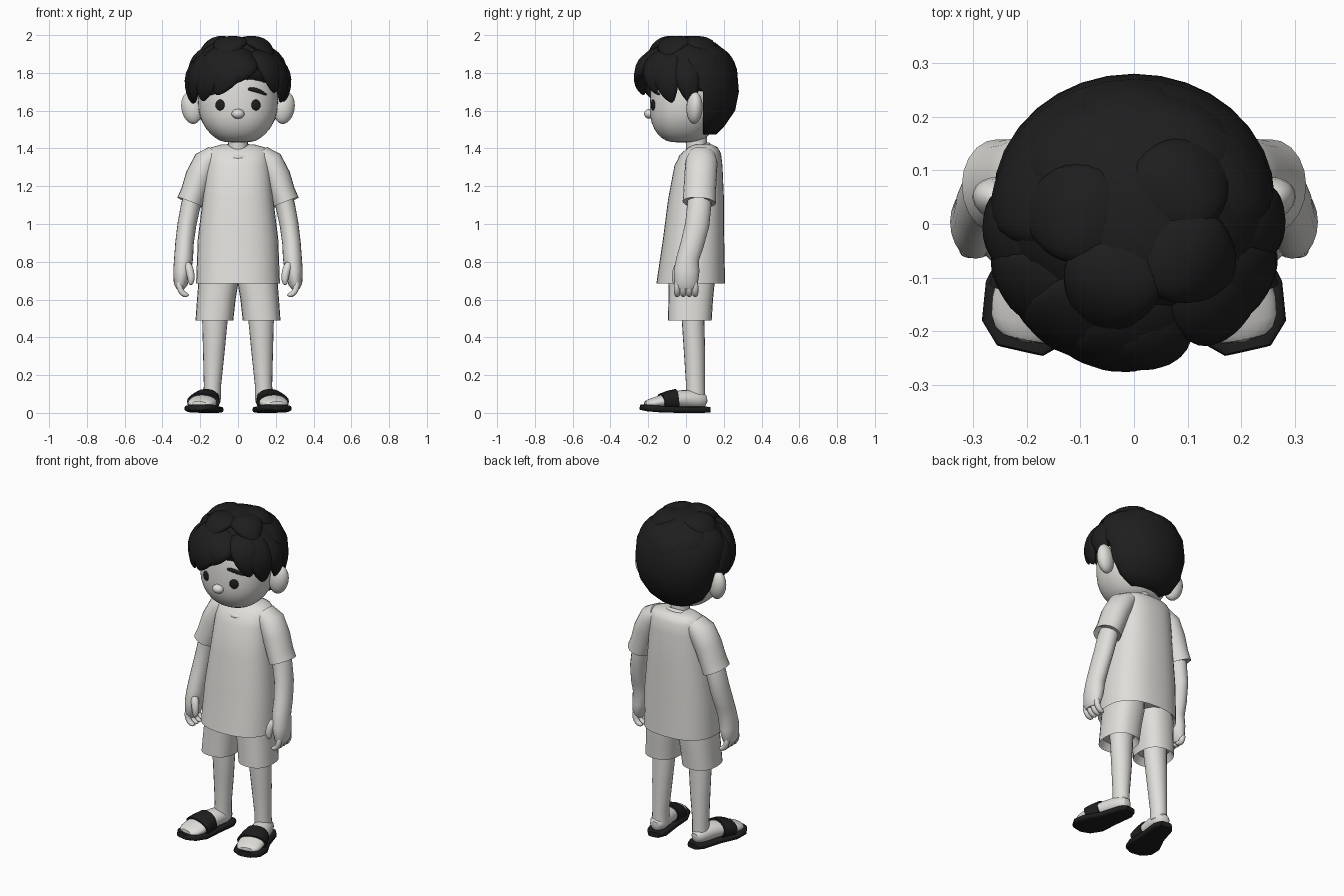
import bpy, bmesh
from math import sin, cos, pi, radians, copysign
from mathutils import Vector, Matrix, Euler

if "Cube" in bpy.data.objects:
    bpy.data.objects.remove(bpy.data.objects["Cube"])


def material(name, rgb):
    m = bpy.data.materials.new(name)
    m.use_nodes = True
    m.diffuse_color = (*rgb, 1)
    m.node_tree.nodes["Principled BSDF"].inputs["Base Color"].default_value = (*rgb, 1)
    return m


LIGHT = material("pale grey", (0.74, 0.73, 0.7))
DARK = material("soft black", (0.013, 0.013, 0.013))
X, Z = Vector((1, 0, 0)), Vector((0, 0, 1))


def finish(name, bm, mat, mirror=False, subsurf=0, angle=50):
    """Turn a bmesh into a smooth-shaded object, optionally doubled across x."""
    bmesh.ops.recalc_face_normals(bm, faces=bm.faces)
    me = bpy.data.meshes.new(name)
    bm.to_mesh(me)
    bm.free()
    me.materials.append(mat)
    ob = bpy.data.objects.new(name, me)
    bpy.context.collection.objects.link(ob)
    bpy.ops.object.select_all(action='DESELECT')
    ob.select_set(True)
    bpy.context.view_layer.objects.active = ob
    bpy.ops.object.shade_smooth_by_angle(angle=radians(angle))
    if mirror:
        ob.modifiers.new("mirror", 'MIRROR').use_mirror_merge = False
    if subsurf:
        mod = ob.modifiers.new("subsurf", 'SUBSURF')
        mod.levels = mod.render_levels = subsurf
    return ob


def loft(name, rings, mat, sides=20, power=2, flat=False, ref=None, limit=None, **kw):
    """Skin rings (x, y, z, half width, half depth) along their path."""
    bm = bmesh.new()
    pts = [Vector(r[:3]) for r in rings]
    loops = []
    for i, (p, r) in enumerate(zip(pts, rings)):
        t = Z if flat else (pts[min(i + 1, len(pts) - 1)] - pts[max(i - 1, 0)]).normalized()
        u = ref(p, t) if ref else X
        u = (u - u.dot(t) * t).normalized()
        v = t.cross(u)
        loop = []
        for k in range(sides):
            a = 2 * pi * k / sides
            c, s = (copysign(abs(w) ** (2 / power), w) for w in (cos(a), sin(a)))
            co = p + u * c * r[3] + v * s * r[4]
            loop.append(bm.verts.new(limit(co) if limit else co))
        loops.append(loop)
    for a, b in zip(loops, loops[1:]):
        for k in range(sides):
            j = (k + 1) % sides
            bm.faces.new((a[k], a[j], b[j], b[k]))
    bm.faces.new(loops[0])
    bm.faces.new(loops[-1])
    return finish(name, bm, mat, **kw)


def ball(name, loc, scale, mat, rot=None, **kw):
    bm = bmesh.new()
    rot = rot or Matrix()
    m = Matrix.Translation(loc) @ rot @ Matrix.Diagonal((*scale, 1))
    bmesh.ops.create_uvsphere(bm, u_segments=20, v_segments=12, radius=1, matrix=m)
    return finish(name, bm, mat, **kw)


# Head, neck, ears and nose
head = loft("head", [
    (0, -.02, 1.43, .07, .06), (0, -.01, 1.45, .12, .12), (0, -.015, 1.5, .172, .158),
    (0, -.005, 1.57, .208, .19), (0, 0, 1.65, .216, .192), (0, 0, 1.75, .21, .188),
    (0, 0, 1.85, .17, .16), (0, 0, 1.92, .08, .08)], LIGHT, sides=24, power=2.2, flat=True, subsurf=1)
loft("neck", [(0, .06, 1.36, .06, .06), (0, .055, 1.42, .052, .055), (0, .05, 1.5, .055, .06)], LIGHT)
ball("ears", (.245, .045, 1.615), (.056, .042, .086), LIGHT,
     Euler((0, radians(10), radians(15))).to_matrix().to_4x4(), mirror=True)
ball("nose", (0, -.192, 1.583), (.034, .03, .026), LIGHT)

# Eyes and eyebrows laid on the face
bpy.context.view_layer.update()


def on_face(x, z):
    _, loc, normal, _ = head.ray_cast((x, -1, z), (0, 1, 0))
    return loc, normal


spot, normal = on_face(.095, 1.63)
ball("eyes", spot, (.026, .029, .008), DARK, normal.to_track_quat('Z', 'Y').to_matrix().to_4x4(), mirror=True)
brow = [(.05, 1.715, .008), (.08, 1.713, .014), (.115, 1.702, .013), (.155, 1.682, .006)]
loft("eyebrows", [(*on_face(x, z)[0], w, .008) for x, z, w in brow], DARK, sides=8,
     ref=lambda p, t: Z, mirror=True, subsurf=1)


# Hair: a cap that stays behind the ears low down, then layered locks
def hairline(co):
    if co.z < 1.71:
        co.y = max(co.y, .09)
    return co


loft("hair_cap", [
    (0, .1, 1.475, .1, .06), (0, .09, 1.52, .175, .115), (0, .075, 1.6, .228, .185),
    (0, .06, 1.7, .256, .22), (0, .05, 1.75, .262, .226), (0, .04, 1.82, .26, .23),
    (0, .03, 1.9, .222, .2), (0, .01, 1.96, .145, .145), (0, 0, 1.99, .06, .06)],
    DARK, sides=32, flat=True, limit=hairline, angle=80)
CROWN = Vector((0, 0, 1.735))


def toward(az, el):
    a, e = radians(az), radians(el)
    return Vector((sin(a) * cos(e), -cos(a) * cos(e), sin(e)))


def lock(name, start, end, width):
    rings = []
    for i, w in enumerate((.45, .8, 1, 1, .85, .55, .12)):
        t = i / 6
        d = toward(*start).lerp(toward(*end), t).normalized()
        p = CROWN + d * (.215 + .04 * min(1, 2 * t))
        rings.append((*p, width * w, .038 * w))
    loft(name, rings, DARK, sides=10, subsurf=1,
         ref=lambda p, t: t.cross(p - CROWN), angle=80)


for i, (start, end, width) in enumerate([
        ((25, 55), (-28, -12), .1), ((10, 65), (-52, -20), .1), ((25, 45), (-8, 2), .085),
        ((-40, 55), (-75, -22), .085), ((-70, 50), (-98, -26), .075)]):
    lock(f"fringe_right_{i}", start, end, width)
for i, (start, end, width) in enumerate([
        ((35, 55), (50, -10), .085), ((50, 55), (72, -22), .085), ((80, 50), (98, -24), .075)]):
    lock(f"fringe_left_{i}", start, end, width)
for i, az in enumerate((112, 145, 180, -145, -112)):
    lock(f"back_lock_{i}", (az, 68), (az + 6, 8 if i % 2 else -4), .105)
for i, az in enumerate((-20, 60, 130, -100)):
    lock(f"crown_lock_{i}", (az - 20, 88), (az, 34), .1)

# Shirt: body, collar and sleeves
loft("shirt_body", [
    (0, .025, .73, .19, .15), (0, .025, .685, .222, .182), (0, .04, .92, .213, .162),
    (0, .053, 1.13, .187, .148), (0, .066, 1.31, .17, .127), (0, .08, 1.375, .164, .105),
    (0, .09, 1.405, .145, .078), (0, .09, 1.42, .09, .05)], LIGHT, sides=32, power=2.4, flat=True)
bpy.ops.mesh.primitive_torus_add(major_radius=.08, minor_radius=.014, major_segments=28,
                                 minor_segments=8, location=(0, .045, 1.385), rotation=(radians(25), 0, 0))
collar = bpy.context.object
collar.name = "collar"
collar.data.materials.append(LIGHT)
bpy.ops.object.shade_smooth()
loft("sleeves", [
    (.12, .085, 1.37, .05, .07), (.165, .082, 1.33, .072, .085), (.205, .077, 1.25, .074, .086),
    (.232, .072, 1.17, .07, .086), (.254, .07, 1.114, .072, .088), (.244, .07, 1.14, .055, .065)],
    LIGHT, mirror=True)

# Arms and hands
loft("arms", [
    (.2, .075, 1.25, .05, .06), (.25, .07, 1.1, .052, .064), (.27, .06, 1, .05, .064),
    (.283, .035, .9, .049, .062), (.288, .01, .82, .05, .06), (.295, .003, .75, .048, .068),
    (.304, 0, .68, .036, .062), (.306, 0, .655, .02, .045)], LIGHT, mirror=True)
for i in range(4):
    y = -.047 + .032 * i
    loft(f"fingers_{i}", [
        (.312, y, .7, .018, .018), (.31, y, .66, .018, .018), (.296, y, .632, .018, .018),
        (.268, y, .62, .016, .016), (.255, y, .624, .008, .008)], LIGHT, sides=8, subsurf=1, mirror=True)
loft("thumbs", [
    (.275, -.03, .8, .025, .025), (.252, -.052, .75, .024, .024),
    (.246, -.058, .7, .02, .02), (.252, -.055, .675, .009, .009)], LIGHT, sides=10, subsurf=1, mirror=True)

# Shorts and legs
loft("shorts", [
    (.125, .02, .53, .08, .09), (.125, .02, .49, .1, .116), (.115, .025, .6, .102, .118),
    (.104, .03, .69, .106, .122), (.1, .03, .78, .1, .12)], LIGHT, sides=24, power=2.4, flat=True, mirror=True)
loft("legs", [
    (.12, .035, .65, .07, .062), (.122, .037, .5, .068, .06), (.128, .045, .32, .057, .056),
    (.135, .05, .15, .046, .05), (.136, .05, .07, .047, .052)], LIGHT, flat=True, mirror=True)

# Feet and sandals
loft("feet", [
    (.135, .115, .06, .025, .03), (.138, .07, .068, .055, .05), (.16, -.02, .075, .06, .052),
    (.183, -.12, .06, .08, .04), (.2, -.19, .048, .074, .027), (.206, -.22, .045, .045, .018)],
    LIGHT, subsurf=1, mirror=True)
loft("sandal_soles", [
    (.13, .125, .017, .035, .015), (.136, .085, .017, .06, .017), (.16, -.03, .017, .07, .017),
    (.185, -.13, .02, .094, .018), (.204, -.2, .026, .082, .018), (.212, -.235, .03, .045, .015)],
    DARK, power=4, mirror=True)
loft("sandal_straps", [
    (.167, -.05, .068, .07, .059), (.175, -.09, .064, .08, .054), (.184, -.13, .056, .088, .047)],
    DARK, power=2.3, mirror=True)
